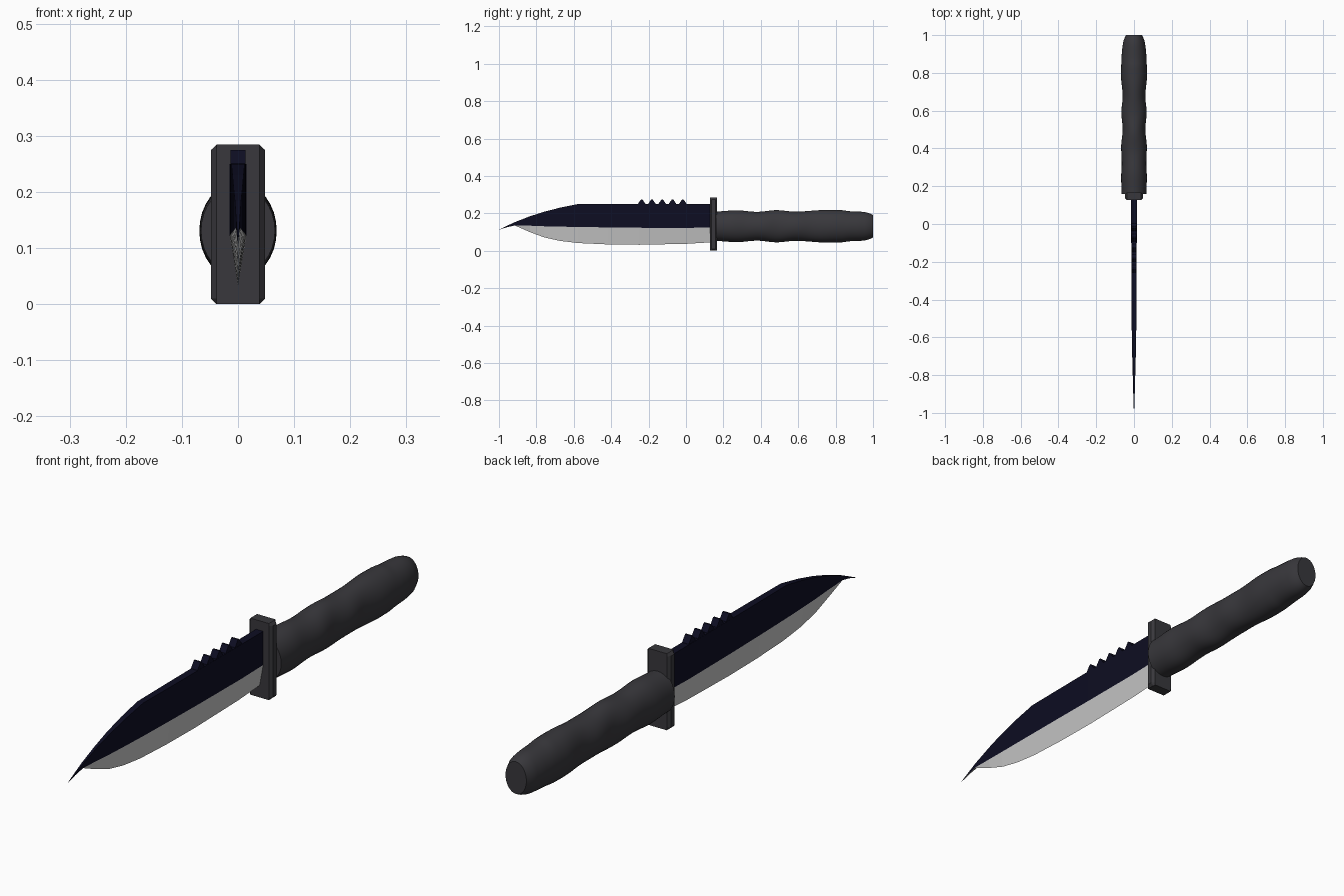
import bpy, bmesh, math

if "Cube" in bpy.data.objects:
    bpy.data.objects.remove(bpy.data.objects["Cube"])


def material(name, color):
    mat = bpy.data.materials.new(name)
    mat.use_nodes = True
    mat.diffuse_color = (*color, 1)
    mat.node_tree.nodes["Principled BSDF"].inputs["Base Color"].default_value = (*color, 1)
    return mat


grip_grey = material("charcoal grip", (0.040, 0.039, 0.045))
navy = material("blued steel", (0.004, 0.004, 0.016))
silver = material("polished steel", (0.58, 0.58, 0.58))


def loft(name, rings, mats, rule=None):
    """Join equal-length rings of points into a closed, capped surface."""
    bm = bmesh.new()
    loops = [[bm.verts.new(p) for p in ring] for ring in rings]
    n = len(loops[0])
    for a, b in zip(loops, loops[1:]):
        for i in range(n):
            j = (i + 1) % n
            face = bm.faces.new((a[i], a[j], b[j], b[i]))
            face.material_index = rule(i) if rule else 0
    bm.faces.new(loops[0])
    bm.faces.new(loops[-1])
    bmesh.ops.remove_doubles(bm, verts=bm.verts, dist=0.0002)
    bmesh.ops.recalc_face_normals(bm, faces=bm.faces)
    mesh = bpy.data.meshes.new(name)
    bm.to_mesh(mesh)
    bm.free()
    obj = bpy.data.objects.new(name, mesh)
    bpy.context.collection.objects.link(obj)
    for mat in mats:
        mesh.materials.append(mat)
    return obj


# Blade: y, spine height, bevel line, cutting edge, half thickness
stations = [
    (0.135, 0.25, 0.125, 0.045, 0.0150), (0.0, 0.25, 0.122, 0.037, 0.0148),
    (-0.25, 0.25, 0.123, 0.032, 0.0142), (-0.42, 0.25, 0.125, 0.034, 0.0133),
    (-0.575, 0.25, 0.127, 0.041, 0.0118), (-0.675, 0.23, 0.129, 0.053, 0.0100),
    (-0.76, 0.208, 0.131, 0.072, 0.0080), (-0.835, 0.184, 0.134, 0.100, 0.0055),
    (-0.915, 0.153, 0.136, 0.135, 0.0035), (-0.96, 0.132, 0.126, 0.125, 0.002),
    (-1.0, 0.113, 0.1125, 0.112, 0.0005)]
blade_rings = [[(t, y, top), (t, y, mid), (0, y, edge), (-t, y, mid), (-t, y, top)]
               for y, top, mid, edge, t in stations]
loft("blade", blade_rings, [navy, silver], lambda i: 1 if i in (1, 2) else 0)

# Saw teeth along the spine
for k in range(5):
    y = -0.237 + k * 0.055
    outline = [(y - 0.020, 0.245), (y + 0.020, 0.245), (y + 0.020, 0.251),
               (y + 0.003, 0.275), (y - 0.003, 0.275), (y - 0.020, 0.251)]
    loft(f"saw_tooth_{k + 1}", [[(x, py, pz) for py, pz in outline] for x in (-0.0138, 0.0138)], [navy])


# Guard: octagonal block with chamfered sides
def guard_ring(y, side):
    half, mid, h = 0.038, 0.1425, 0.1425
    quarter = [(half, h), (side, h - 0.01)]
    right = quarter + [(x, -z) for x, z in reversed(quarter)]
    return [(x, y, mid + z) for x, z in right + [(-x, z) for x, z in reversed(right)]]


loft("guard", [guard_ring(0.127, 0.0385), guard_ring(0.137, 0.048),
               guard_ring(0.157, 0.048), guard_ring(0.167, 0.0385)], [grip_grey])

# Handle: oval sections with finger swells, separate widths and heights
WIDTHS = [(0.16, 0.066), (0.25, 0.068), (0.32, 0.065), (0.41, 0.068), (0.5, 0.060), (0.59, 0.067),
          (0.675, 0.060), (0.79, 0.069), (0.87, 0.067), (0.925, 0.063), (0.97, 0.056), (1.0, 0.043)]
HEIGHTS = [(0.16, 0.079), (0.27, 0.085), (0.38, 0.077), (0.485, 0.086), (0.585, 0.078), (0.75, 0.087),
           (0.83, 0.086), (0.88, 0.080), (0.95, 0.077), (0.98, 0.070), (1.0, 0.060)]


def sample(table, y):
    for (y0, v0), (y1, v1) in zip(table, table[1:]):
        if y <= y1 + 1e-6:
            f = (y - y0) / (y1 - y0)
            return v0 + (v1 - v0) * f * f * (3 - 2 * f) if y1 < 0.9 else v0 + (v1 - v0) * f


SIDES = 32
grip_rings = []
for k in range(57):
    y = 0.16 + 0.84 * k / 56
    rx, rz = sample(WIDTHS, y), sample(HEIGHTS, y)
    grip_rings.append([(rx * math.cos(a), y, 0.131 + rz * math.sin(a))
                       for a in (math.tau * i / SIDES for i in range(SIDES))])
handle = loft("handle", grip_rings, [grip_grey])
bpy.ops.object.select_all(action="DESELECT")
handle.select_set(True)
bpy.context.view_layer.objects.active = handle
bpy.ops.object.shade_smooth_by_angle(angle=math.radians(35))
